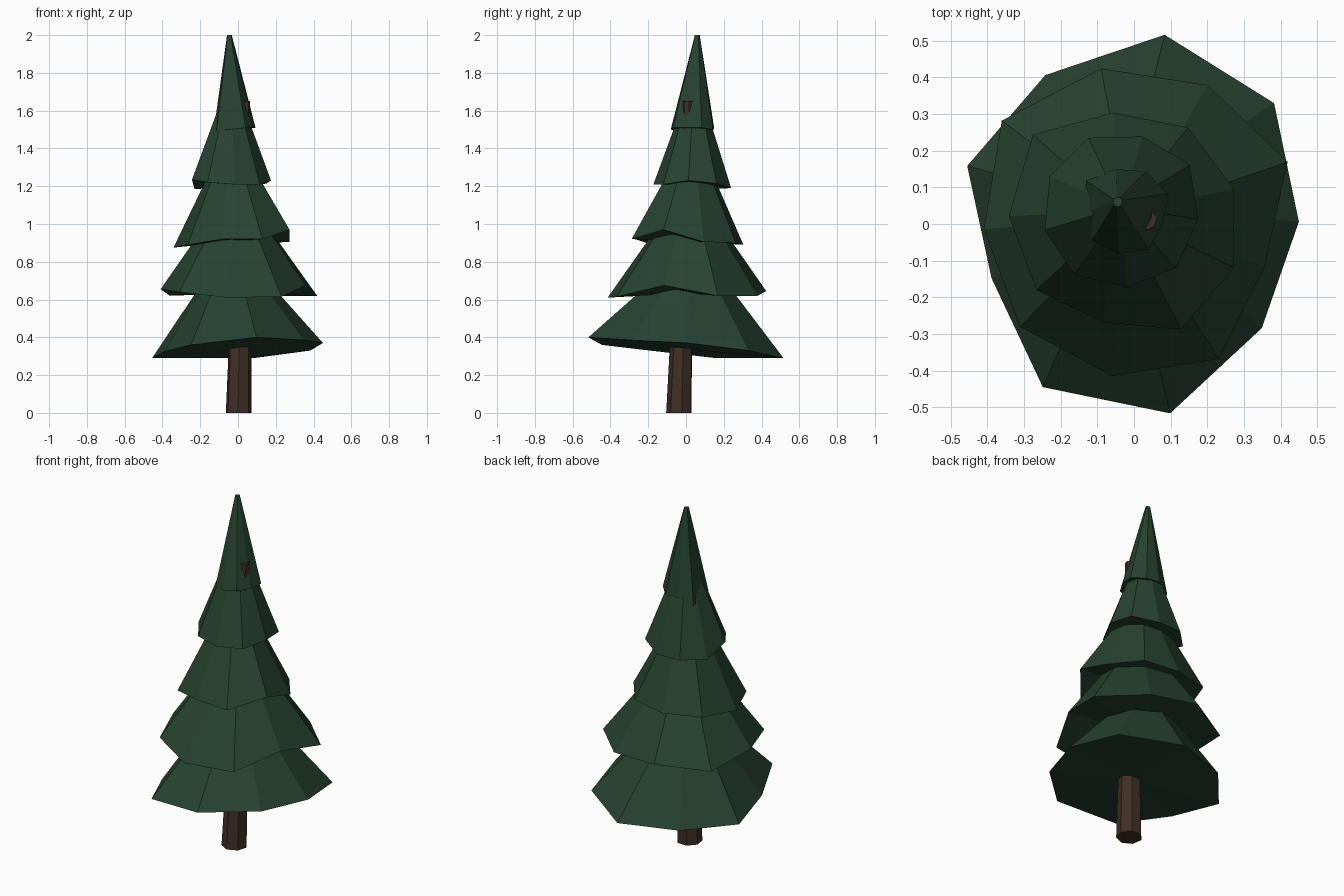
import bpy, bmesh, math

if "Cube" in bpy.data.objects:
    bpy.data.objects.remove(bpy.data.objects["Cube"])

SIDES = 9


def material(name, rgb):
    m = bpy.data.materials.new(name)
    m.diffuse_color = (*rgb, 1)
    m.use_nodes = True
    m.node_tree.nodes["Principled BSDF"].inputs["Base Color"].default_value = m.diffuse_color
    return m


GREEN = material("needle green", (0.020, 0.055, 0.031))
BROWN = material("bark brown", (0.052, 0.029, 0.019))


def ring(bm, centre, radii, heights, start):
    """Ring of vertices at even angles, with its own radius and height each."""
    n = len(radii)
    verts = []
    for i, (r, z) in enumerate(zip(radii, heights)):
        a = math.radians(start + 360 * i / n)
        verts.append(bm.verts.new((centre[0] + r * math.cos(a),
                                   centre[1] + r * math.sin(a), z)))
    return verts


def frustum(name, mat, base, radii, heights, start, tip, tip_r):
    """Flat-faced closed cone from an uneven rim to a small level top."""
    n = len(radii)
    bm = bmesh.new()
    low = ring(bm, base, radii, heights, start)
    top = ring(bm, tip, [tip_r] * n, [tip[2]] * n, start)
    for i in range(n):
        j = (i + 1) % n
        bm.faces.new((low[i], low[j], top[j], top[i]))
    bm.faces.new(top)
    # underside as a fan, since the rim is not flat
    mid = bm.verts.new((*base, sum(heights) / n))
    for i in range(n):
        bm.faces.new((low[(i + 1) % n], low[i], mid))
    bmesh.ops.recalc_face_normals(bm, faces=bm.faces)
    me = bpy.data.meshes.new(name)
    bm.to_mesh(me)
    bm.free()
    me.materials.append(mat)
    ob = bpy.data.objects.new(name, me)
    bpy.context.collection.objects.link(ob)
    return ob


# Leaning trunk, its top pokes out of the uppermost tier
frustum("trunk", BROWN, (0.003, -0.035), [0.07] * 7, [0.0] * 7, 10,
        (0.035, 0.012, 1.65), 0.028)

# Tiers of branches, bottom to top: base centre, start angle, rim radii,
# rim heights, tip position, tip radius
tiers = [
    ((0, 0), 0.8,
     [.45, .505, .523, .473, .482, .416, .51, .526, .45],
     [.37, .33, .29, .29, .29, .325, .36, .40, .385],
     (-.03, .04, .84), .06),
    ((0, 0), 22,
     [.452, .429, .434, .458, .41, .419, .419, .434, .375],
     [.62, .62, .645, .62, .655, .64, .61, .615, .675],
     (-.01, .02, 1.15), .055),
    ((-.02, .005), 17,
     [.307, .308, .301, .35, .322, .308, .281, .329, .318],
     [.905, .90, .89, .90, .875, .89, .92, .92, .97],
     (-.035, .03, 1.43), .04),
    ((-.035, .035), -6,
     [.211, .226, .212, .219, .217, .215, .215, .208, .216],
     [1.23, 1.215, 1.19, 1.19, 1.185, 1.235, 1.22, 1.21, 1.21],
     (-.035, .045, 1.72), .03),
    ((-.025, .035), 22,
     [.127, .123, .117, .135, .105, .12, .117, .123, .11],
     [1.51, 1.50, 1.505, 1.47, 1.48, 1.49, 1.50, 1.51, 1.51],
     (-.045, .06, 2.0), .013),
]
for i, (base, start, radii, heights, tip, tip_r) in enumerate(tiers):
    frustum(f"branch_tier_{i + 1}", GREEN, base, radii, heights, start, tip, tip_r)
